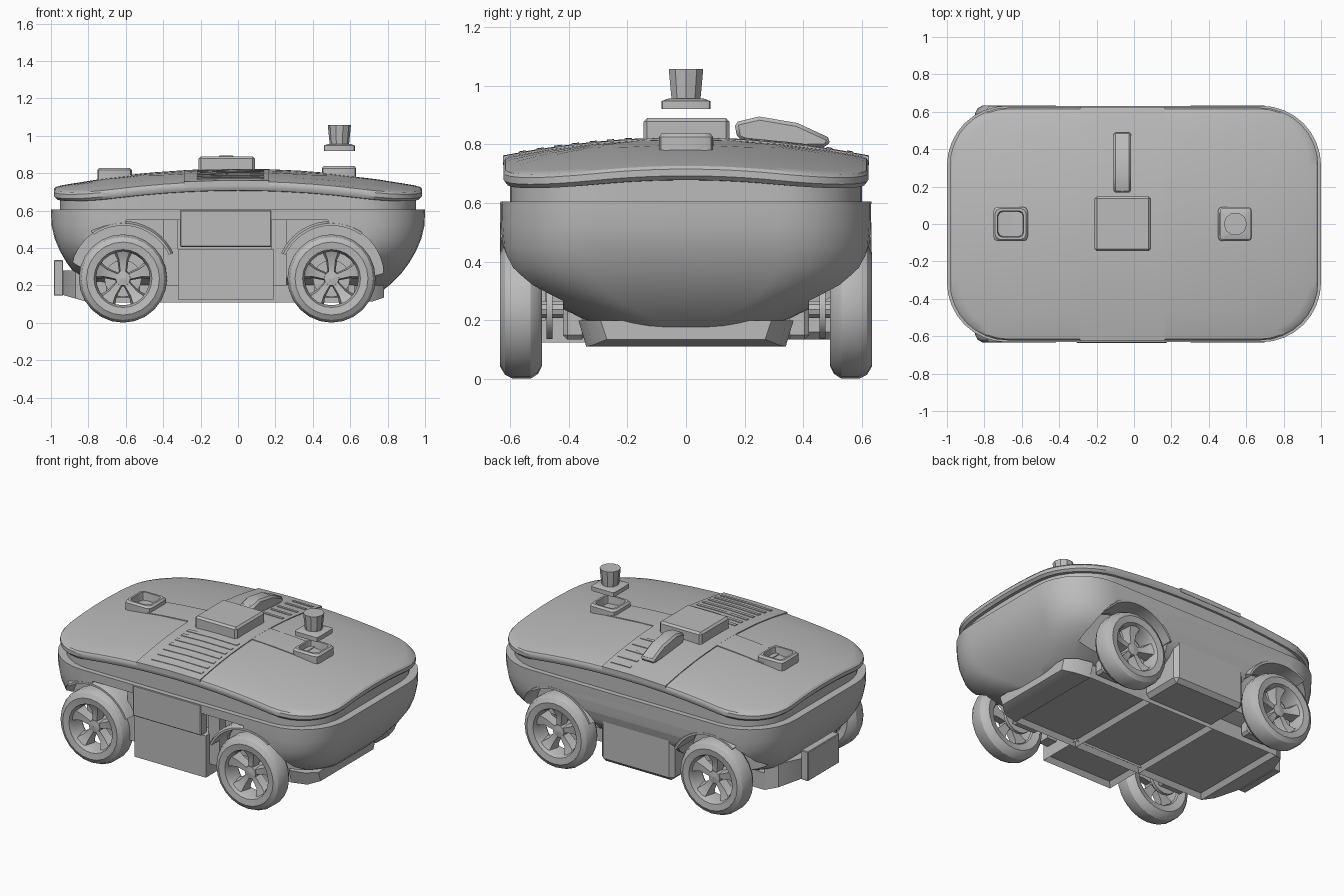
import bpy, bmesh
from math import sin, cos, pi, radians
from mathutils import Vector

if "Cube" in bpy.data.objects:
    bpy.data.objects.remove(bpy.data.objects["Cube"])

grey = bpy.data.materials.new("plain grey")
grey.use_nodes = True
grey.diffuse_color = (0.5, 0.5, 0.5, 1)
grey.node_tree.nodes["Principled BSDF"].inputs["Base Color"].default_value = (0.5, 0.5, 0.5, 1)
parts = []


def finish(name, bm):
    bmesh.ops.recalc_face_normals(bm, faces=bm.faces)
    mesh = bpy.data.meshes.new(name)
    bm.to_mesh(mesh)
    bm.free()
    mesh.materials.append(grey)
    ob = bpy.data.objects.new(name, mesh)
    bpy.context.collection.objects.link(ob)
    parts.append(ob)
    return ob


def loft(name, rings, close=False):
    """Skin a list of equal-length point rings; cap the ends or join them."""
    bm = bmesh.new()
    rows = [[bm.verts.new(p) for p in ring] for ring in rings]
    n = len(rows[0])
    pairs = list(zip(rows, rows[1:])) + ([(rows[-1], rows[0])] if close else [])
    for a, b in pairs:
        for i in range(n):
            bm.faces.new((a[i], a[(i + 1) % n], b[(i + 1) % n], b[i]))
    if not close:
        bm.faces.new(rows[0])
        bm.faces.new(rows[-1])
    return finish(name, bm)


def box(name, x, y, z, bevel=0.0, panel=0.0):
    """Box from ranges; panel sinks a framed panel into the underside."""
    bm = bmesh.new()
    bmesh.ops.create_cube(bm, size=1)
    for v in bm.verts:
        v.co = Vector([(r[0] + r[1]) / 2 + c * (r[1] - r[0]) for r, c in zip((x, y, z), v.co)])
    if panel:
        low = [f for f in bm.faces if f.normal.z < -0.9]
        bmesh.ops.inset_region(bm, faces=low, thickness=panel, depth=0)
        bmesh.ops.translate(bm, verts=list({v for f in low for v in f.verts}), vec=(0, 0, 0.03))
    elif bevel:
        bmesh.ops.bevel(bm, geom=bm.edges[:], offset=bevel, segments=1, affect='EDGES')
    return finish(name, bm)


def outline(hx, hy, r, n=8, extra=0):
    """Rounded rectangle as (x, y) points, with extra points on each straight side."""
    corners = []
    for q, (sx, sy) in enumerate(((1, 1), (-1, 1), (-1, -1), (1, -1))):
        arc = [(q + i / n) * pi / 2 for i in range(n + 1)]
        corners.append([Vector((sx * (hx - r) + r * cos(a), sy * (hy - r) + r * sin(a))) for a in arc])
    pts = []
    for arc, following in zip(corners, corners[1:] + corners[:1]):
        pts += arc + [arc[-1].lerp(following[0], (i + 1) / (extra + 1)) for i in range(extra)]
    return pts


def lathe_y(name, profile, centre, n, start=0.0, sweep=2 * pi):
    """Turn a closed (radius, y) profile around an axis along y."""
    full = sweep > 6.28
    rings = []
    for i in range(n if full else n + 1):
        a = start + sweep * i / n
        rings.append([(centre[0] + r * cos(a), y, centre[1] + r * sin(a)) for r, y in profile])
    return loft(name, rings, full)


def cut(target, cutters):
    for c in cutters:
        m = target.modifiers.new("cut", 'BOOLEAN')
        m.object, m.operation, m.solver = c, 'DIFFERENCE', 'EXACT'
    bpy.context.view_layer.update()
    dg = bpy.context.evaluated_depsgraph_get()
    mesh = bpy.data.meshes.new_from_object(target.evaluated_get(dg))
    target.modifiers.clear()
    target.data = mesh
    for c in cutters:
        parts.remove(c)
        bpy.data.objects.remove(c)


def dome(x, y):
    return 0.82 - 0.095 * x * x - 0.16 * y * y


WHEELS = [(x, s) for x in (-0.615, 0.5) for s in (-1, 1)]
AXLE_Z = 0.237

# Bowl-shaped hull: height, half length, half width, corner radius
levels = [(0.605, 1.0, 0.632, 0.32), (0.52, 0.997, 0.631, 0.32), (0.45, 0.98, 0.625, 0.31),
          (0.38, 0.95, 0.605, 0.29), (0.32, 0.915, 0.555, 0.27), (0.26, 0.87, 0.465, 0.25),
          (0.21, 0.82, 0.36, 0.23), (0.17, 0.77, 0.27, 0.2)]
hull = loft("hull", [[(x, y, z) for x, y in outline(hx, hy, r)] for z, hx, hy, r in levels])
cutters = [lathe_y("arch_cutter", [(0.001, s * 0.42), (0.28, s * 0.42), (0.28, s * 0.8), (0.001, s * 0.8)],
                   (x, 0.25), 32) for x, s in WHEELS]
cutters.append(box("bay_cutter", (-0.6, 0.48), (-0.8, -0.5), (0.1, 0.55)))
cut(hull, cutters)

# Domed lid with its recessed neck
lid = []
for s, drop in ((0.03, 0), (0.25, 0), (0.5, 0), (0.75, 0), (0.95, 0), (0.99, 0.003), (1, 0.012),
                (1, 0.035), (0.985, 0.052), (0.965, 0.056)):
    lid.append([(x * s, y * s, dome(x * s, y * s) - drop) for x, y in outline(0.985, 0.622, 0.31, extra=9)])
lid.append([(x, y, 0.6) for x, y, z in lid[-1]])
loft("lid", lid)


def lid_plate(name, x0, x1, y0, y1, h, n=12):
    """Thin plate that follows the lid's curve."""
    rings = []
    for i in range(n + 1):
        y = y0 + (y1 - y0) * i / n
        rings.append([(x0, y, dome(x0, y) - 0.02), (x1, y, dome(x1, y) - 0.02),
                      (x1, y, dome(x1, y) + h), ((x0 + x1) / 2, y, dome((x0 + x1) / 2, y) + h),
                      (x0, y, dome(x0, y) + h)])
    loft(name, rings)


lid_plate("lid_strip", -0.29, 0.165, -0.625, 0.625, 0.005)
lid_plate("lid_arm_left", 0.165, 0.5, -0.09, 0.095, 0.004)
lid_plate("lid_arm_right", -0.62, -0.29, -0.09, 0.095, 0.004)
for i in range(7):
    lid_plate("vent_slat", -0.22, 0.14, -0.57 + i * 0.06, -0.545 + i * 0.06, 0.008, 1)
for y in (0.25, 0.33, 0.4, 0.48, 0.55):
    lid_plate("rear_vent_slat", 0.0, 0.14, y, y + 0.02, 0.008, 1)

# Top equipment: centre unit, open sockets, fin antenna, raised sensor
box("centre_unit", (-0.21, 0.09), (-0.145, 0.148), (0.79, 0.89), 0.012)
for name, cx, top in (("socket_right", -0.66, 0.828), ("socket_left", 0.54, 0.838)):
    shape = ((0.092, 0.74), (0.092, top - 0.012), (0.082, top), (0.07, top), (0.066, top - 0.05))
    loft(name, [[(cx + x, y, z) for x, y in outline(h, h, 0.025, 2)] for h, z in shape])

fin_side = ((0.165, 0.875), (0.25, 0.895), (0.38, 0.873), (0.495, 0.82), (0.48, 0.79),
            (0.4, 0.79), (0.2, 0.81), (0.175, 0.82))
fin = loft("fin_antenna", [[(x, y, z) for y, z in fin_side] for x in (-0.11, -0.015)])
m = fin.modifiers.new("bevel", 'BEVEL')
m.width, m.segments = 0.012, 1

loft("sensor_base", [[(0.542 + x, y, z) for x, y in outline(h, h, 0.012, 2)]
                     for h, z in ((0.083, 0.92), (0.083, 0.948), (0.058, 0.957))])
loft("sensor_head", [[(0.542 + r * cos(i * pi / 5), r * sin(i * pi / 5), z) for i in range(10)]
                     for r, z in ((0.052, 0.955), (0.062, 1.058))])

# Side panel, battery boxes and chassis
box("side_panel", (-0.31, 0.18), (-0.635, -0.57), (0.405, 0.605), 0.006)
for x in (-0.4, 0.18):
    box("bay_post", (x, x + 0.08), (-0.56, -0.48), (0.2, 0.56))
box("battery_box_front", (-0.32, 0.19), (-0.6, -0.3), (0.125, 0.395), panel=0.03)
box("battery_box_back", (-0.33, 0.19), (0.3, 0.61), (0.135, 0.45), 0.025)
xs = (-0.8, -0.32, 0.16, 0.62)
for x0, x1 in zip(xs, xs[1:]):
    box("chassis_cell", (x0, x1), (-0.34, 0.34), (0.11, 0.22), panel=0.028)
loft("chassis_nose", [[(x, y, z) for y, z in ((-w, lo), (w, lo), (w * 1.08, 0.2), (-w * 1.08, 0.2))]
                      for x, w, lo in ((0.62, 0.34, 0.11), (0.72, 0.32, 0.115), (0.78, 0.27, 0.135))])
loft("chassis_tail", [[(x, y, z) for y, z in ((-w, lo), (w, lo), (w, 0.28), (-w, 0.28))]
                      for x, w, lo in ((-0.8, 0.34, 0.11), (-0.87, 0.3, 0.13), (-0.94, 0.15, 0.15))])
box("dock_plate", (-0.985, -0.935), (-0.16, 0.16), (0.145, 0.335), 0.004)

# Wheels, fenders and suspension
tyre = ((0.15, 0.505), (0.195, 0.492), (0.22, 0.505), (0.236, 0.53), (0.236, 0.59),
        (0.222, 0.618), (0.195, 0.634), (0.155, 0.628), (0.143, 0.6), (0.143, 0.515))
for x, s in WHEELS:
    c = (x, AXLE_Z)
    lathe_y("tyre", [(r, y * s) for r, y in tyre], c, 24)
    lathe_y("hub", [(r, y * s) for r, y in ((0.001, 0.5), (0.045, 0.5), (0.04, 0.59), (0.001, 0.595))], c, 10)
    for k in range(5):
        a = radians(90 + 72 * k)
        out, side = Vector((cos(a), 0, sin(a))), Vector((-sin(a), 0, cos(a)))
        rings = []
        for r, w, y0, y1 in ((0.03, 0.02, 0.53, 0.585), (0.1, 0.03, 0.53, 0.585), (0.15, 0.055, 0.53, 0.61)):
            base = Vector((x, 0, AXLE_Z)) + out * r
            rings.append([base + side * (w * j) + Vector((0, s * y, 0))
                          for j, y in ((-1, y0), (1, y0), (0.7, y1), (-0.7, y1))])
        loft("spoke", rings)
    # The arch lip stops where the hull's corner curves away
    lip = ((0.272, 0.45), (0.297, 0.45), (0.297, 0.61), (0.285, 0.632), (0.272, 0.632))
    lathe_y("fender", [(r, y * s) for r, y in lip], (x, 0.248), 14, radians(25 if x < 0 else 55), radians(100))
    lathe_y("brake_disc", [(r, y * s) for r, y in ((0.001, 0.455), (0.1, 0.455), (0.1, 0.475), (0.001, 0.475))], c, 16)
    lathe_y("axle", [(r, y * s) for r, y in ((0.001, 0.28), (0.03, 0.28), (0.03, 0.52), (0.001, 0.52))], c, 10)
    box("motor_block", (x - 0.09, x + 0.09), sorted((s * 0.34, s * 0.42)), (0.135, 0.3), 0.015)

# Smooth shading with sharp edges kept
for ob in bpy.context.selected_objects:
    ob.select_set(False)
for ob in parts:
    ob.select_set(True)
bpy.context.view_layer.objects.active = hull
bpy.ops.object.shade_smooth_by_angle(angle=radians(32))
